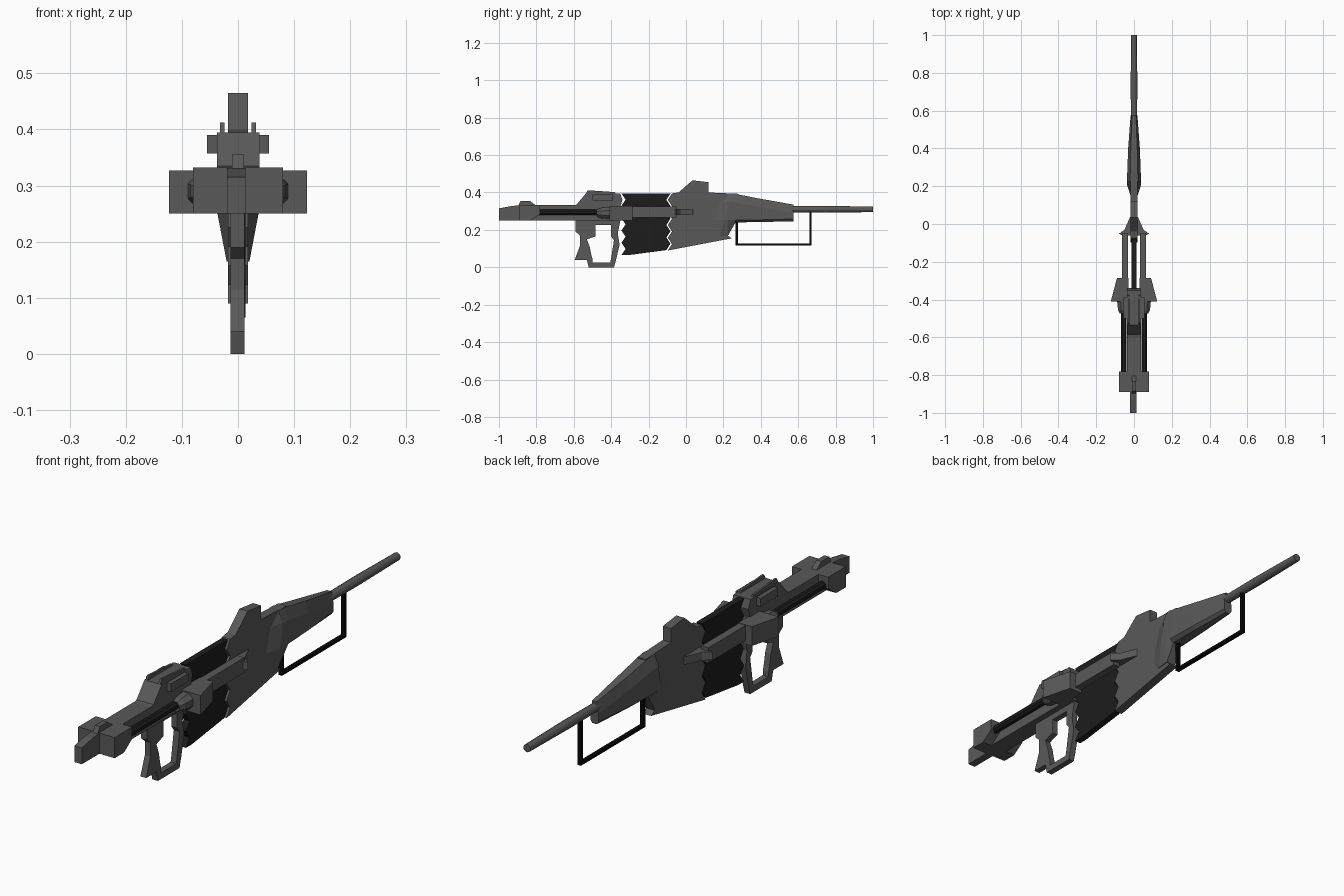
import bpy, bmesh, math
from mathutils import Matrix, Vector

if "Cube" in bpy.data.objects:
    bpy.data.objects.remove(bpy.data.objects["Cube"])

def material(name, v):
    m = bpy.data.materials.new(name)
    m.diffuse_color = (v, v, v, 1)
    m.use_nodes = True
    m.node_tree.nodes["Principled BSDF"].inputs["Base Color"].default_value = m.diffuse_color
    return m

GREY, DARK, BLACK = material("grey", 0.1), material("dark", 0.012), material("black", 0.002)

def finish(name, bm, mat=GREY):
    bmesh.ops.recalc_face_normals(bm, faces=bm.faces)
    me = bpy.data.meshes.new(name)
    bm.to_mesh(me)
    bm.free()
    me.materials.append(mat)
    ob = bpy.data.objects.new(name, me)
    bpy.context.collection.objects.link(ob)
    return ob

def loft(name, rings, mat=GREY):
    """Skin a list of equal-length point rings and cap both ends."""
    bm = bmesh.new()
    vs = [[bm.verts.new(p) for p in r] for r in rings]
    n = len(vs[0])
    for a, b in zip(vs, vs[1:]):
        for i in range(n):
            bm.faces.new((a[i], a[(i + 1) % n], b[(i + 1) % n], b[i]))
    bm.faces.new(vs[0])
    bm.faces.new(vs[-1])
    return finish(name, bm, mat)

def side(name, pts, x0, x1, mat=GREY):
    """Profile in (y, z) extruded across x."""
    return loft(name, [[(x, y, z) for y, z in pts] for x in (x0, x1)], mat)

def plan(name, pts, z0, z1, mat=GREY):
    """Profile in (x, y) extruded up z."""
    return loft(name, [[(x, y, z) for x, y in pts] for z in (z0, z1)], mat)

def box(name, x0, x1, y0, y1, z0, z1, mat=GREY):
    return plan(name, [(x0, y0), (x1, y0), (x1, y1), (x0, y1)], z0, z1, mat)

def tube(name, x, z, stations, n, mat=GREY):
    """Round part along y from (y, radius) stations."""
    ang = [2 * math.pi * (i + .5) / n for i in range(n)]
    return loft(name, [[(x + r * math.cos(a), y, z + r * math.sin(a)) for a in ang]
                       for y, r in stations], mat)

def zigzag(y, z0, z1, n, amp=.022):
    return [(y + (amp if i % 2 else 0), z0 + (z1 - z0) * i / n) for i in range(n + 1)]

# muzzle blade, cross block and sight
side("muzzle_blade", [(-1, .25), (-.88, .25), (-.88, .332), (-.93, .328), (-1, .315)], -.02, .013)
side("front_cross_block", [(-.89, .25), (-.83, .25), (-.78, .285), (-.78, .332), (-.89, .332)], -.08, .08)
side("front_sight", [(-.9, .325), (-.885, .355), (-.835, .355), (-.795, .325)], -.011, .011)

# long front housing and its raised receiver
box("front_housing", -.037, .038, -.88, -.55, .25, .332)
side("upper_receiver", [(-.6, .25), (-.6, .332), (-.585, .335), (-.535, .395), (-.352, .395),
                        (-.34, .36), (-.352, .32), (-.345, .25)], -.037, .038)

# open hand grip, outer loop joined to inner loop
outer = [(-.59, .255), (-.59, .19), (-.567, .17), (-.567, .115), (-.595, .04), (-.53, .04),
         (-.52, 0), (-.385, 0), (-.375, .035), (-.355, .12), (-.365, .18), (-.35, .255)]
inner = [(-.485, .225), (-.485, .165), (-.53, .15), (-.515, .11), (-.505, .06), (-.5, .045),
         (-.5, .025), (-.405, .025), (-.4, .05), (-.385, .145), (-.4, .165), (-.4, .225)]
bm = bmesh.new()
loops = [[bm.verts.new((x, *p)) for p in pts]
         for x, pts in ((-.013, outer), (.012, outer), (.012, inner), (-.013, inner))]
for k in range(4):
    a, b = loops[k], loops[(k + 1) % 4]
    for i in range(12):
        j = (i + 1) % 12
        bm.faces.new((a[i], a[j], b[j], b[i]))
finish("hand_grip", bm)

# dark jagged middle section
side("dark_core", zigzag(-.345, .395, .065, 10) + [(-.31, .065)]
     + zigzag(-.105, .092, .395, 9), -.013, .013, DARK)

# rear receiver with raised fin
side("rear_receiver", zigzag(-.097, .09, .395, 9) +
     [(-.04, .4), (.035, .465), (.12, .455), (.12, .4), (.28, .393), (.28, .24),
      (.255, .24), (.215, .175), (.245, .155)], -.018, .018)

# faceted rear shell: (y, half width, bottom, shoulder, top)
rings = []
for y0, w, zb, zt in [(.12, .017, .165, .39), (.18, .037, .165, .395), (.225, .037, .17, .395),
                      (.265, .036, .24, .392), (.4, .031, .242, .366), (.575, .018, .246, .335)]:
    lean = .07 if y0 < .2 else 0
    zm, zs = max(zb + .012, .252), zt - .045
    half = [(w * .55, zb), (w, zm), (w, zs), (w * .55, zt)]
    sec = half + [(-x, z) for x, z in reversed(half)]
    rings.append([(x, y0 + lean * (z - zb) / (zt - zb), z) for x, z in sec])
loft("rear_shell", rings)

# rear barrel
tube("rear_barrel", 0, .31, [(.55, .017), (.75, .0185), (1, .0155)], 12)

# wire bracket below the rear barrel
box("bracket_front_post", -.008, .008, .265, .277, .119, .25, BLACK)
box("bracket_bar", -.008, .008, .265, .672, .117, .128, BLACK)
box("bracket_rear_post", -.008, .008, .659, .672, .119, .305, BLACK)

# mirrored side parts
for s, tag in ((1, "right"), (-1, "left")):
    def mp(pts):
        return [(s * x, y) for x, y in pts]
    plan("side_pod_" + tag, mp([(.03, -.285), (.09, -.285), (.123, -.41), (.03, -.41)]), .25, .327)
    tube("rod_socket_" + tag, s * .057, .29, [(-.475, .02), (-.455, .03), (-.4, .036)], 8)
    tube("side_rod_" + tag, s * .055, .295, [(-.8, .016), (-.45, .016)], 8, DARK)
    plan("side_rail_" + tag, mp([(.032, -.3), (.063, -.3), (.063, -.05), (.032, -.05)]), .265, .325)
    plan("rail_yoke_" + tag, mp([(.01, -.06), (.06, -.06), (.08, -.052), (.05, -.03), (.022, .035),
                                 (.01, .045)]), .28, .312)
    x0, x1 = sorted((s * .024, s * .032))
    side("top_rail_" + tag, [(-.565, .345), (-.525, .412), (-.38, .402), (-.37, .38)], x0, x1)
    x0, x1 = sorted((s * .035, s * .055))
    box("side_block_" + tag, x0, x1, -.5, -.39, .357, .39)
